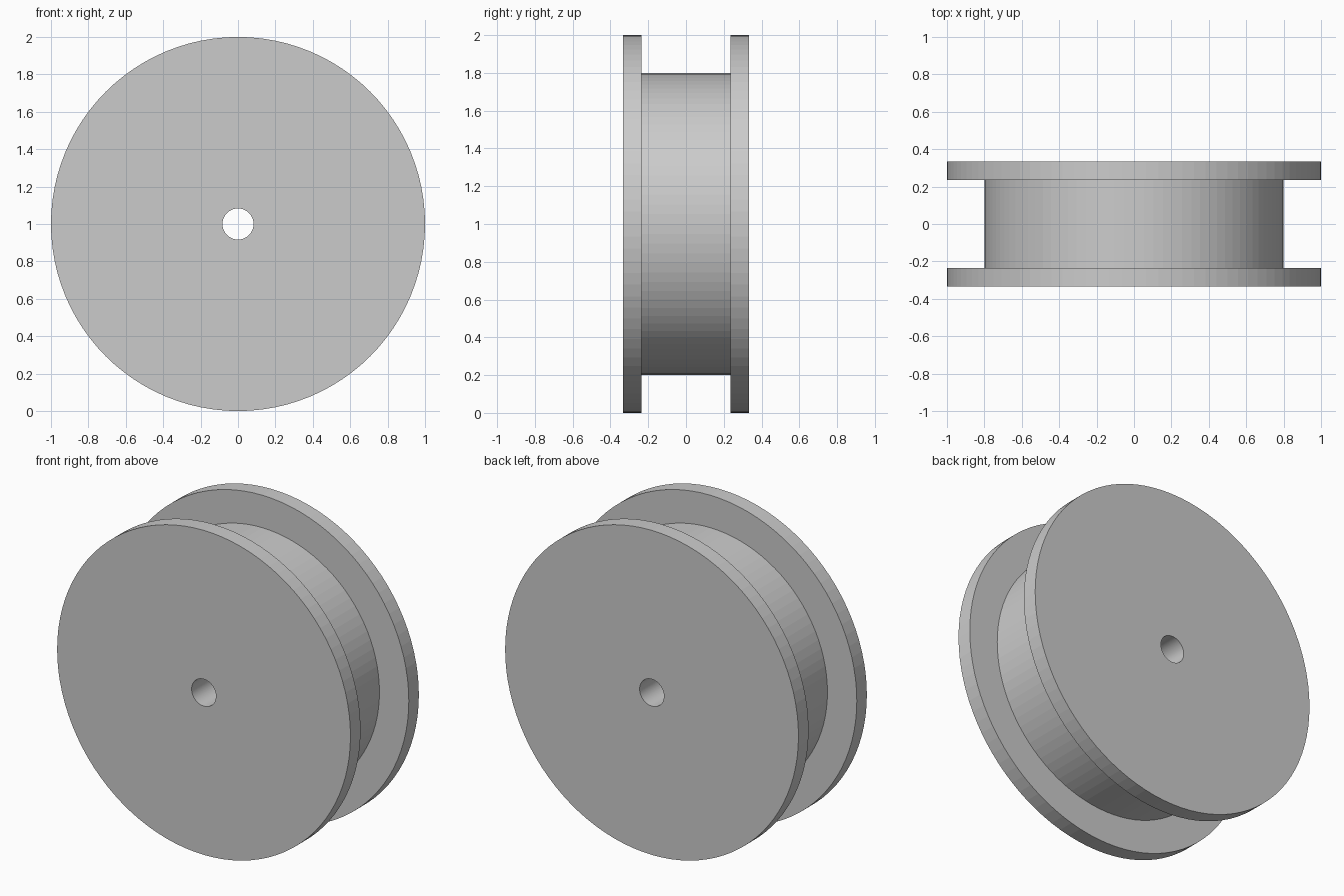
import bpy, bmesh
from math import cos, sin, tau

if "Cube" in bpy.data.objects:
    bpy.data.objects.remove(bpy.data.objects["Cube"])

SEGMENTS = 96
RIM, HUB, BORE = 1.0, 0.8, 0.083
OUTER, INNER = 0.333, 0.235   # flange faces, distance from y = 0


def lathe(name, profile, height):
    """Revolve a closed (radius, y) profile around the y axis."""
    bm = bmesh.new()
    rings = []
    for i in range(SEGMENTS):
        a = tau * i / SEGMENTS
        rings.append([bm.verts.new((r * cos(a), y, r * sin(a))) for r, y in profile])
    n = len(profile)
    for i, ring in enumerate(rings):
        nxt = rings[(i + 1) % SEGMENTS]
        for j in range(n):
            k = (j + 1) % n
            bm.faces.new((ring[j], ring[k], nxt[k], nxt[j]))
    bmesh.ops.recalc_face_normals(bm, faces=bm.faces)
    mesh = bpy.data.meshes.new(name)
    bm.to_mesh(mesh)
    bm.free()
    obj = bpy.data.objects.new(name, mesh)
    obj.location.z = height
    bpy.context.collection.objects.link(obj)
    return obj


# Spool: two flanges, a recessed drum and a through bore in one solid
half = [(BORE, OUTER), (RIM, OUTER), (RIM, INNER), (HUB, INNER)]
profile = half + [(r, -y) for r, y in reversed(half)]
lathe("flanged_spool", profile, RIM)
